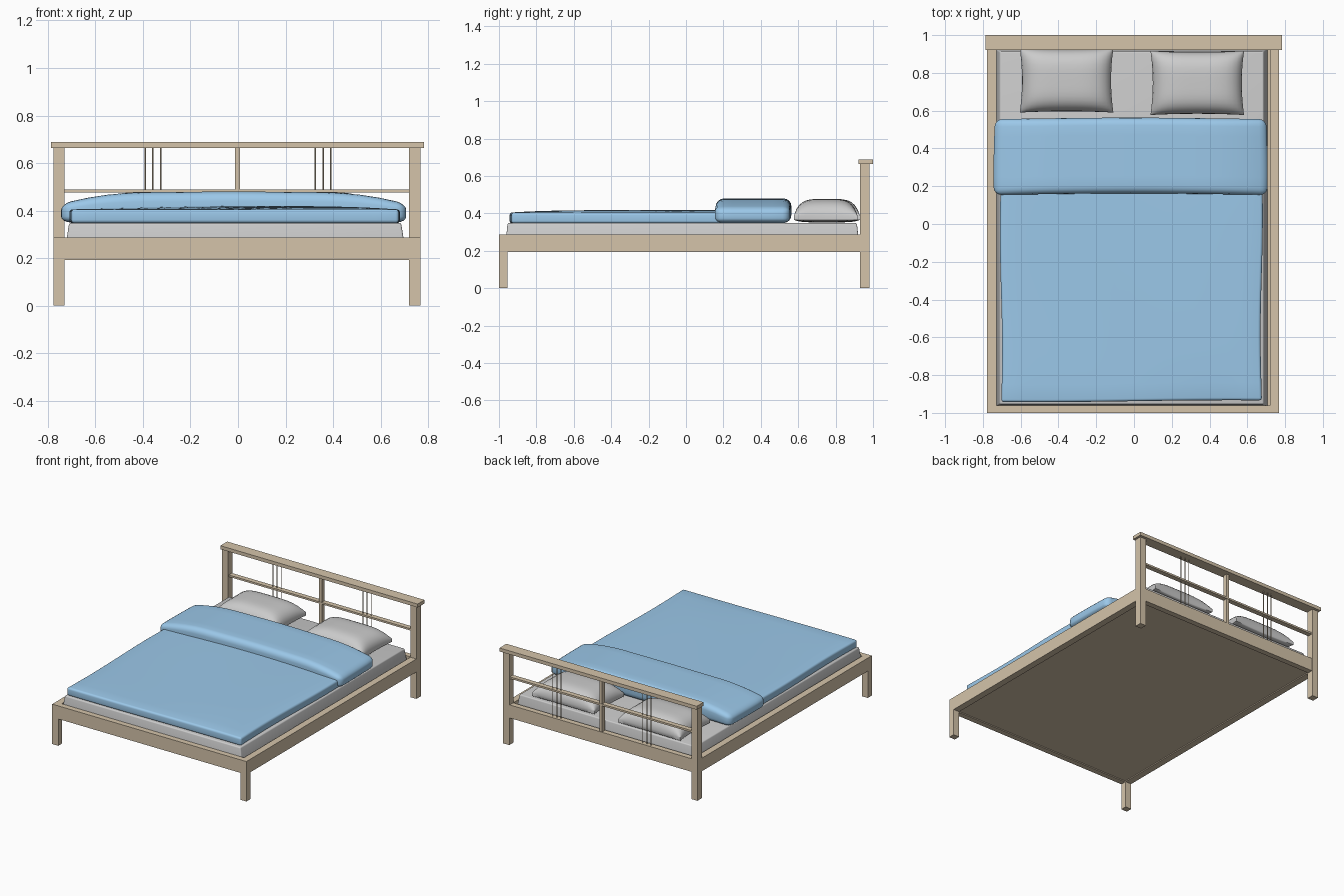
import bpy, bmesh, math

if "Cube" in bpy.data.objects:
    bpy.data.objects.remove(bpy.data.objects["Cube"])

def material(name, rgb):
    m = bpy.data.materials.new(name)
    m.diffuse_color = (*rgb, 1)
    m.use_nodes = True
    m.node_tree.nodes["Principled BSDF"].inputs["Base Color"].default_value = m.diffuse_color
    return m

WOOD = material("light_wood", (0.66, 0.55, 0.40))
BLUE = material("blue_fabric", (0.33, 0.58, 0.82))

def finish(name, bm, mat=None, smooth=False):
    bmesh.ops.recalc_face_normals(bm, faces=bm.faces)
    me = bpy.data.meshes.new(name)
    bm.to_mesh(me)
    bm.free()
    ob = bpy.data.objects.new(name, me)
    bpy.context.collection.objects.link(ob)
    if mat:
        me.materials.append(mat)
    if smooth:
        bpy.ops.object.select_all(action='DESELECT')
        ob.select_set(True)
        bpy.context.view_layer.objects.active = ob
        bpy.ops.object.shade_smooth_by_angle(angle=math.radians(50))
    return ob

def box_mesh(lo, hi):
    bm = bmesh.new()
    bmesh.ops.create_cube(bm, size=1)
    for v in bm.verts:
        for i in range(3):
            v.co[i] = (lo[i] + hi[i]) / 2 + v.co[i] * (hi[i] - lo[i])
    return bm

def box(name, lo, hi, mat=WOOD):
    return finish(name, box_mesh(lo, hi), mat)

def soft(name, lo, hi, bevel, nx, ny, deform, mat=None):
    """Rounded box, sliced into a grid and then bent by deform(co)."""
    bm = box_mesh(lo, hi)
    if bevel:
        bmesh.ops.bevel(bm, geom=bm.edges[:], offset=bevel, segments=4,
                        profile=0.5, affect='EDGES')
    for axis, n in ((0, nx), (1, ny)):
        a, b = lo[axis] + bevel, hi[axis] - bevel
        no = (1, 0, 0) if axis == 0 else (0, 1, 0)
        for k in range(1, n):
            co = [0, 0, 0]
            co[axis] = a + (b - a) * k / n
            bmesh.ops.bisect_plane(bm, geom=bm.verts[:] + bm.edges[:] + bm.faces[:],
                                   plane_co=co, plane_no=no)
    for v in bm.verts:
        v.co = deform(*v.co)
    return finish(name, bm, mat, True)

# Bed frame: rails, legs and base panel
L, R = -0.777, 0.767
T = 0.048
Z0, Z1 = 0.193, 0.287
box("front_rail", (L, -1, Z0), (R, -0.96, Z1))
box("back_rail", (L + T, 0.935, Z0), (R - T, 0.975, Z1))
for side, x in (("left", L), ("right", R - T)):
    box(side + "_side_rail", (x, -0.96, Z0), (x + T, 0.93, Z1))
    box(side + "_front_leg", (x, -1, 0), (x + T, -0.955, Z0))
    box(side + "_headboard_post", (x, 0.93, 0), (x + T, 0.98, 0.664))
box("base_panel", (L + T, -0.96, 0.2), (R - T, 0.935, 0.212))

# Headboard: cap, middle rail, centre post and thin rods
box("headboard_cap", (-0.786, 0.922, 0.664), (0.783, 1.0, 0.689))
box("headboard_middle_rail", (L + T, 0.937, 0.475), (R - T, 0.973, 0.488))
box("headboard_centre_post", (-0.013, 0.94, Z1), (0.009, 0.97, 0.664))
for i, x in enumerate((-0.391, -0.358, -0.325, 0.325, 0.358, 0.391)):
    bm = bmesh.new()
    bmesh.ops.create_cone(bm, cap_ends=True, segments=8, radius1=0.003,
                          radius2=0.003, depth=0.664 - Z1)
    bmesh.ops.translate(bm, vec=(x, 0.955, (0.664 + Z1) / 2), verts=bm.verts)
    finish(f"headboard_rod_{i + 1}", bm, WOOD, True)

# Mattress, narrowing slightly upward
def mattress(x, y, z):
    k = (z - 0.212) / 0.136
    return (-0.012 + x * (1 - 0.03 * k), -0.02 + y * (1 - 0.015 * k), z)
soft("mattress", (-0.72, -0.948, 0.212), (0.72, 0.948, 0.348), 0.008, 1, 1, mattress)

# Duvet body with gentle waves on top
def duvet(x, y, z):
    k = max(0, (z - 0.347) / 0.058)
    edge = max(0, 1 - (x / 0.69) ** 4) * max(0, 1 - ((y + 0.19) / 0.75) ** 6)
    z += k * edge * (0.008 + 0.006 * math.sin(3.5 * x + 2.2 * y + 1))
    wave = 0.006 * math.sin(5 * y + 2 * x)
    return (x - 0.014 + wave, y + 0.005 * math.sin(3 * x), z)
soft("duvet", (-0.69, -0.938, 0.347), (0.69, 0.53, 0.405), 0.014, 16, 18, duvet, BLUE)

# Folded-back part of the duvet, lower at both ends
def fold(x, y, z):
    t = min(1, abs(x) / 0.72)
    k = (z - 0.35) / 0.13
    drop = 0.052 * max(0, (t - 0.5) / 0.5) ** 2
    z -= k * (drop + 0.003 * math.sin(4 * x) ** 2)
    x *= 1 + 0.008 * math.sin(6 * y)
    return (x - 0.018, y + 0.005 * math.cos(3 * x), z)
soft("duvet_fold", (-0.72, 0.157, 0.35), (0.72, 0.558, 0.48), 0.04, 18, 6, fold, BLUE)

# Pillows: flat underneath, domed on top, pinched sides
def pillow_shape(cx, cy, hw, hd):
    def deform(u, v, w):
        u, v = math.sin(u * math.pi / 2), math.sin(v * math.pi / 2)
        dome = max(0, (1 - u ** 4) * (1 - v ** 4)) ** 0.55
        z = 0.388 + 0.09 * dome if w > 0 else 0.366 - 0.014 * dome
        return (cx + u * hw * (1 - 0.05 * (1 - v * v)),
                cy + v * hd * (1 - 0.04 * (1 - u * u)), z)
    return deform
for side, cx, cy in (("left", -0.357, 0.76), ("right", 0.335, 0.747)):
    soft(side + "_pillow", (-1, -1, -1), (1, 1, 1), 0, 18, 18,
         pillow_shape(cx, cy, 0.248, 0.17))
